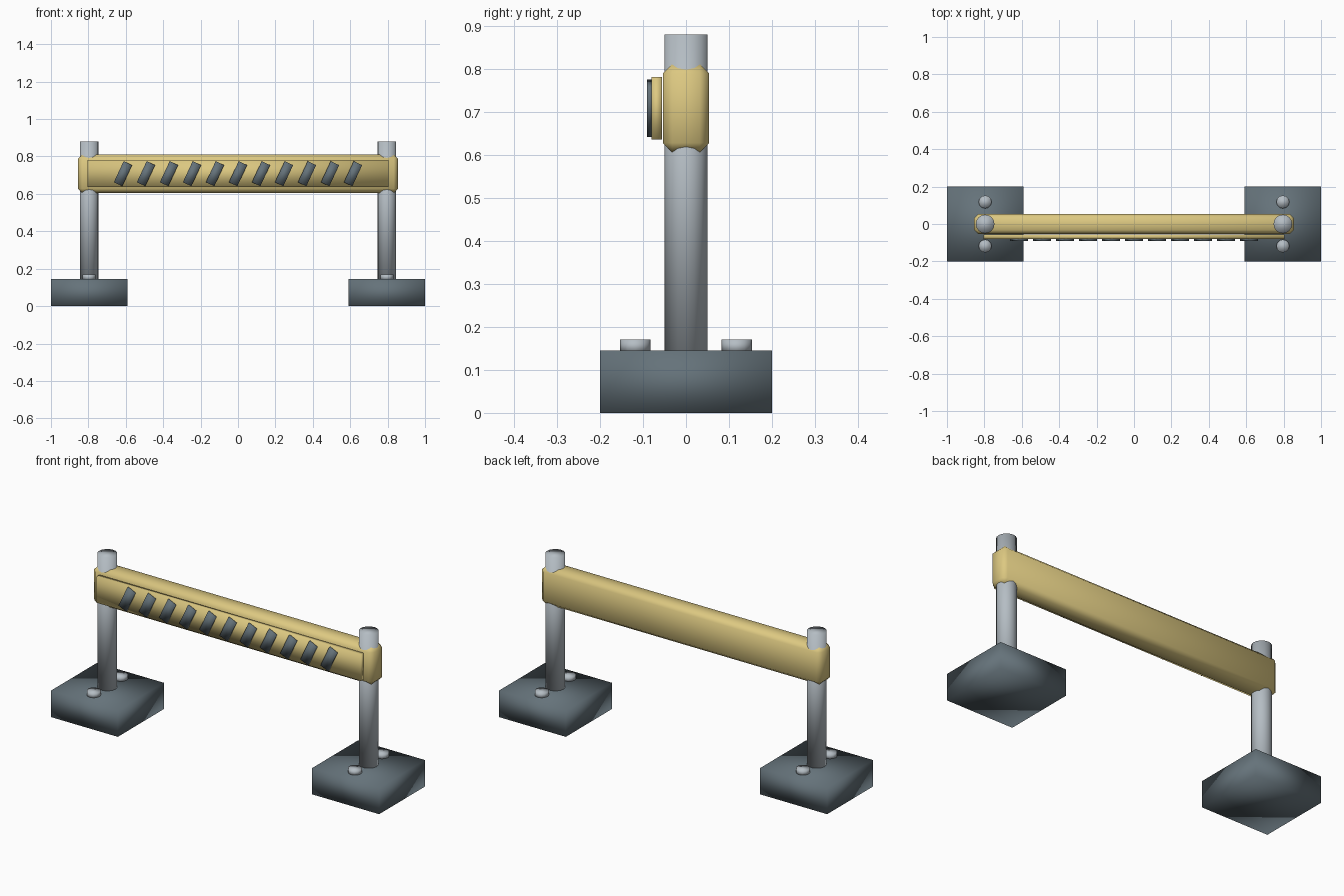
import bpy
import bmesh
from math import radians
from mathutils import Matrix, Vector

cube = bpy.data.objects.get("Cube")
if cube:
    bpy.data.objects.remove(cube, do_unlink=True)


def material(name, colour):
    mat = bpy.data.materials.new(name)
    mat.use_nodes = True
    mat.diffuse_color = (*colour, 1)
    mat.node_tree.nodes["Principled BSDF"].inputs["Base Color"].default_value = (*colour, 1)
    return mat


yellow = material("pale yellow paint", (0.72, 0.58, 0.22))
steel = material("light steel", (0.46, 0.51, 0.55))
slate = material("dark slate", (0.13, 0.17, 0.195))


def finish(bm, name, mat):
    mesh = bpy.data.meshes.new(name)
    for face in bm.faces:
        face.smooth = True
    bm.to_mesh(mesh)
    bm.free()
    mesh.materials.append(mat)
    obj = bpy.data.objects.new(name, mesh)
    bpy.context.collection.objects.link(obj)
    return obj


def box(name, centre, size, mat, bevel=0, tilt=0):
    bm = bmesh.new()
    bmesh.ops.create_cube(bm, size=1, matrix=Matrix.Diagonal((*size, 1)))
    if bevel:
        bmesh.ops.bevel(bm, geom=bm.edges[:], offset=bevel, segments=1, affect='EDGES')
    bm.transform(Matrix.Translation(centre) @ Matrix.Rotation(tilt, 4, 'Y'))
    return finish(bm, name, mat)


def cylinder(name, base, radius, height, sides, mat):
    bm = bmesh.new()
    bmesh.ops.create_cone(bm, cap_ends=True, segments=sides, radius1=radius,
                          radius2=radius, depth=height,
                          matrix=Matrix.Translation(Vector(base) + Vector((0, 0, height / 2))))
    return finish(bm, name, mat)


# Feet, posts and bolts on both sides
for side, x in (("left", 1), ("right", -1)):
    box(f"{side}_foot", (x * 0.796, 0, 0.0725), (0.408, 0.4, 0.145), slate)
    cylinder(f"{side}_post", (x * 0.796, 0, 0.14), 0.05, 0.74, 16, steel)
    for end, y in (("front", -0.118), ("back", 0.118)):
        cylinder(f"{side}_{end}_bolt", (x * 0.796, y, 0.14), 0.035, 0.03, 12, steel)

# Crossbeam with chamfered edges, and its raised front panel
box("crossbeam", (0, 0, 0.708), (1.71, 0.108, 0.205), yellow, bevel=0.022)
box("front_panel", (0, -0.068, 0.708), (1.61, 0.024, 0.145), yellow)

# Slanted warning stripes
for i in range(11):
    box(f"warning_stripe_{i + 1}", ((i - 5) * 0.123, -0.084, 0.708),
        (0.05, 0.013, 0.124), slate, tilt=radians(25))
